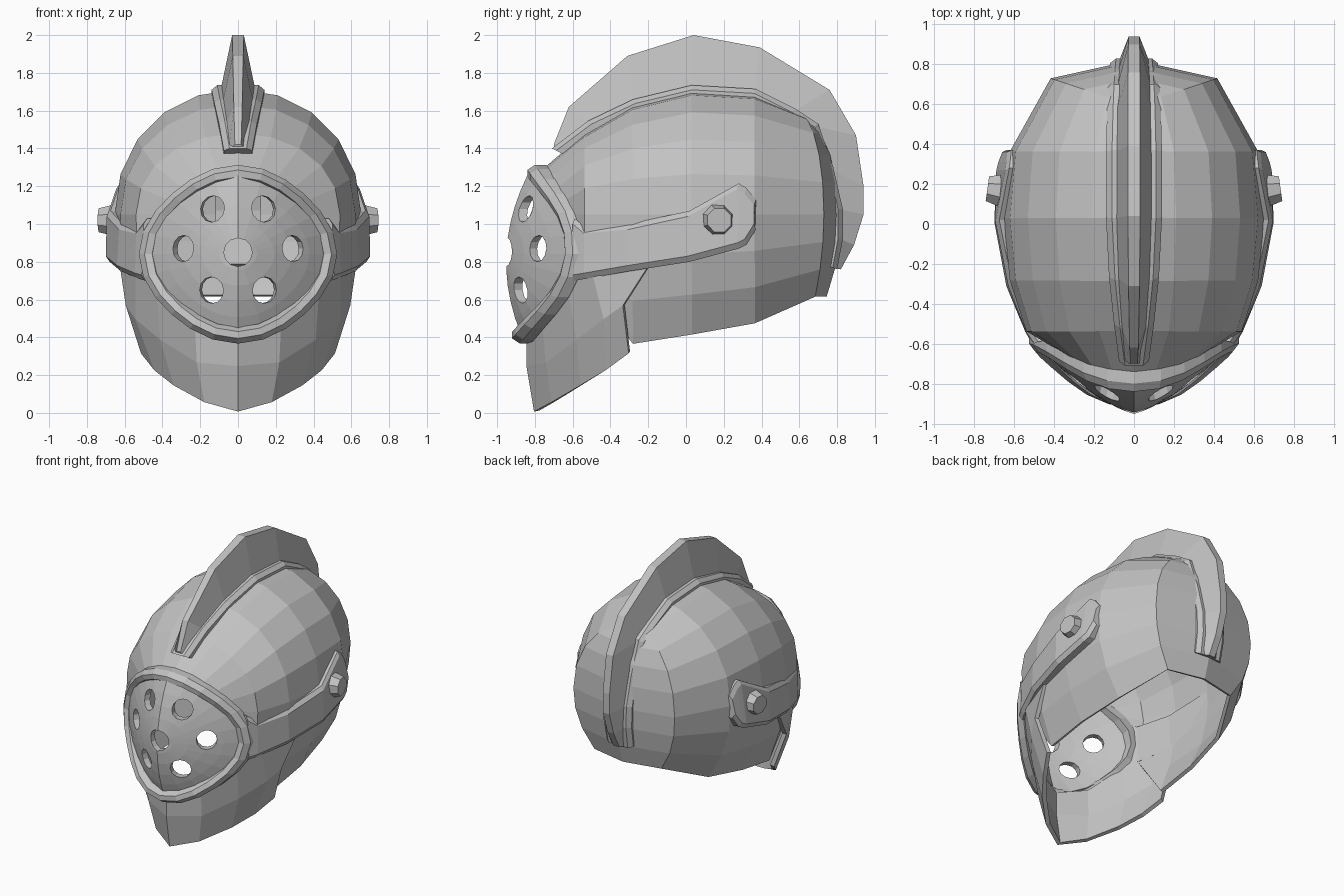
import bpy, bmesh
from math import sin, cos, pi, radians
from mathutils import Vector, Matrix

cube = bpy.data.objects.get("Cube")
if cube:
    bpy.data.objects.remove(cube, do_unlink=True)

steel = bpy.data.materials.new("grey_steel")
steel.use_nodes = True
GREY = (0.54, 0.54, 0.54, 1)
steel.diffuse_color = GREY
steel.node_tree.nodes["Principled BSDF"].inputs["Base Color"].default_value = GREY


def add_object(name, bm, mirror=False, thickness=0):
    bmesh.ops.remove_doubles(bm, verts=bm.verts, dist=0.0005)
    bmesh.ops.recalc_face_normals(bm, faces=bm.faces)
    mesh = bpy.data.meshes.new(name)
    bm.to_mesh(mesh)
    bm.free()
    mesh.materials.append(steel)
    obj = bpy.data.objects.new(name, mesh)
    bpy.context.collection.objects.link(obj)
    if mirror:
        obj.modifiers.new("mirror", 'MIRROR')
    if thickness:
        shell = obj.modifiers.new("shell", 'SOLIDIFY')
        shell.thickness = thickness
        shell.offset = 0
    return obj


def loft(rows, wrap=False, loop=False, caps=False):
    """Skin rows of points; wrap closes each row, loop joins last row to first."""
    bm = bmesh.new()
    grid = [[bm.verts.new(p) for p in row] for row in rows]
    n = len(grid[0])
    pairs = list(zip(grid, grid[1:]))
    if loop:
        pairs.append((grid[-1], grid[0]))
    for a, b in pairs:
        for i in range(n if wrap else n - 1):
            j = (i + 1) % n
            bm.faces.new((a[i], a[j], b[j], b[i]))
    if caps:
        bm.faces.new(grid[0])
        bm.faces.new(grid[-1])
    return bm


def lerp(a, b, t):
    return a + (b - a) * t


# Visor outline: a slightly pointed oval that sweeps back at the sides
MID = 0.84


def oval(a, scale):
    pinch = scale * (1 - 0.05 * sin(2 * a) ** 2)
    return 0.505 * pinch * sin(a), MID + 0.455 * pinch * cos(a)


def rim_point(a, scale, dy):
    x, z = oval(a, scale)
    return (x, -0.84 + 0.04 * cos(a) + 0.24 * sin(a) ** 2 + dy, z)


def plate_y(x, z):
    return -0.93 + 0.55 * (z - 0.8) ** 2 + 0.35 * abs(x) + 0.8 * x * x


# Dome: half sections from crown to bottom edge
def section(top, width, bottom, low_width):
    mid, points = 1.05, []
    for i in range(6):
        a = i * pi / 10
        points.append((width * sin(a) ** 0.96,
                       mid + (top - mid) * max(cos(a), 0) ** 0.96, sin(a)))
    for i in (1, 2, 3):
        s = i / 3
        points.append((lerp(width, low_width, s ** 2.3), lerp(mid, bottom, s),
                       1 - 0.35 * s ** 2))
    return points


rows = [[rim_point(radians(12 * i), 0.95, 0.04) for i in range(9)]]
for y, top, width, bottom, low_width in (
        (-0.53, 1.47, 0.53, 0.70, 0.49), (-0.28, 1.62, 0.61, 0.37, 0.48),
        (0.03, 1.70, 0.64, 0.42, 0.48), (0.36, 1.68, 0.61, 0.48, 0.43)):
    rows.append([(x, y, z) for x, z, s in section(top, width, bottom, low_width)])
back = section(1.57, 0.41, 0.62, 0.27)
rows.append([(x, 0.59 + 0.13 * s, z) for x, z, s in back])
rows.append([(0, 0.59 + 0.22 * s, z) for x, z, s in back])
add_object("dome", loft(rows), mirror=True, thickness=0.025)

# Chin guard: columns from the front ridge to the rear edge
columns = (
    ((0, -0.83, 0.42), (0, -0.83, 0.25), (0, -0.79, 0.01)),
    ((0.22, -0.75, 0.48), (0.21, -0.73, 0.27), (0.17, -0.70, 0.06)),
    ((0.42, -0.62, 0.67), (0.40, -0.57, 0.39), (0.33, -0.55, 0.15)),
    ((0.53, -0.50, 0.78), (0.53, -0.43, 0.50), (0.43, -0.42, 0.23)),
    ((0.61, -0.20, 0.77), (0.58, -0.33, 0.57), (0.50, -0.30, 0.32)))
add_object("chin_guard", loft(columns), mirror=True, thickness=0.03)

# Visor plate: ridged bulge inside the rim
SEGS, RINGS = 24, 5
rows = []
for k in range(SEGS):
    row = []
    for r in range(RINGS + 1):
        x, z = oval(2 * pi * k / SEGS, 0.9 * r / RINGS)
        row.append((x, plate_y(x, z), z))
    rows.append(row)
visor = add_object("visor_plate", loft(rows, loop=True), thickness=0.045)

# Breathing holes cut square to the plate's surface
bm = bmesh.new()
holes = [(0, 0.85, 0.075)]
for side in (-1, 1):
    holes += [(side * x, z, 0.07) for x, z in ((0.13, 1.08), (0.28, 0.87), (0.135, 0.65))]
for x, z, r in holes:
    turn = Matrix.Rotation(radians(110 * x), 4, 'Z')
    place = Matrix.Translation((x, plate_y(x, z), z)) @ turn @ Matrix.Rotation(pi / 2, 4, 'X')
    bmesh.ops.create_cone(bm, cap_ends=True, segments=12, radius1=r, radius2=r,
                          depth=0.24, matrix=place)
cutter = add_object("hole_cutter", bm)
cutter.hide_render = True
cut = visor.modifiers.new("holes", 'BOOLEAN')
cut.operation = 'DIFFERENCE'
cut.solver = 'EXACT'
cut.use_self = True
cut.object = cutter
bpy.context.view_layer.objects.active = visor
for name in ("shell", "holes"):
    bpy.ops.object.modifier_apply(modifier=name)
bpy.data.objects.remove(cutter, do_unlink=True)

# Visor rim: chamfered band around the plate
profile = ((1.04, 0.06), (1.04, 0), (0.98, -0.04), (0.90, -0.04), (0.85, 0), (0.85, 0.06))
rows = [[rim_point(2 * pi * k / SEGS, s, dy) for s, dy in profile] for k in range(SEGS)]
add_object("visor_rim", loft(rows, wrap=True, loop=True))

# Side straps running from the rim to the hinges
rows = []
for y, x_top, z_top, x_low, z_low in (
        (-0.59, 0.50, 1.03, 0.51, 0.70), (-0.53, 0.54, 0.98, 0.545, 0.71),
        (-0.30, 0.63, 1.00, 0.64, 0.75), (0.02, 0.695, 1.07, 0.70, 0.80),
        (0.28, 0.645, 1.215, 0.69, 0.87), (0.32, 0.64, 1.19, 0.68, 0.89),
        (0.37, 0.635, 1.13, 0.66, 0.97)):
    rows.append([(x_top - 0.07, y, z_top), (x_top - 0.02, y, z_top),
                 (x_top, y - 0.01, z_top - 0.03), (x_low, y - 0.01, z_low + 0.03),
                 (x_low - 0.02, y, z_low), (x_low - 0.07, y, z_low)])
add_object("side_strap", loft(rows, wrap=True, caps=True), mirror=True)

# Hinge knobs
bm = bmesh.new()
tilt = Matrix.Rotation(radians(8), 4, 'Z') @ Matrix.Rotation(pi / 2, 4, 'Y')
place = Matrix.Translation((0.685, 0.17, 1.02)) @ tilt @ Matrix.Rotation(pi / 8, 4, 'Z')
bmesh.ops.create_cone(bm, cap_ends=True, segments=8, radius1=0.095, radius2=0.068,
                      depth=0.1, matrix=place)
add_object("hinge_knob", bm, mirror=True)

# Crest: band hugging the dome and a tall tapering fin above it
band_path = ((-0.71, 1.40), (-0.52, 1.545), (-0.28, 1.66), (0.03, 1.735), (0.37, 1.715),
             (0.58, 1.61), (0.70, 1.53), (0.78, 1.30), (0.83, 1.08), (0.83, 0.92), (0.80, 0.76))
fin_path = ((-0.70, 1.42), (-0.62, 1.62), (-0.31, 1.89), (0.04, 2.0), (0.39, 1.935),
            (0.76, 1.71), (0.90, 1.47), (0.94, 1.20), (0.94, 1.05), (0.89, 0.89), (0.82, 0.76))
widths = (0.075, 0.10, 0.125, 0.14, 0.14, 0.135, 0.13, 0.125, 0.12, 0.115, 0.11)
center = Vector((0, 0.1, 1.0))
band_rows, fin_rows = [], []
for (by, bz), (fy, fz), w in zip(band_path, fin_path, widths):
    top = Vector((0, by, bz))
    inward = (center - top).normalized()
    fin_top = Vector((0, fy, fz))

    def at(x, depth):
        return top + inward * depth + Vector((x, 0, 0))

    band_rows.append([at(-w, 0.09), at(-w, 0.025), at(0.03 - w, 0), at(w - 0.03, 0),
                      at(w, 0.025), at(w, 0.09)])
    base, tip = w * 0.65, w * 0.22
    fin_rows.append([at(-base, 0.02), fin_top - Vector((tip, 0, 0)),
                     fin_top + Vector((tip, 0, 0)), at(base, 0.02)])
add_object("crest_band", loft(band_rows, wrap=True, caps=True))
add_object("crest_fin", loft(fin_rows, wrap=True, caps=True))
